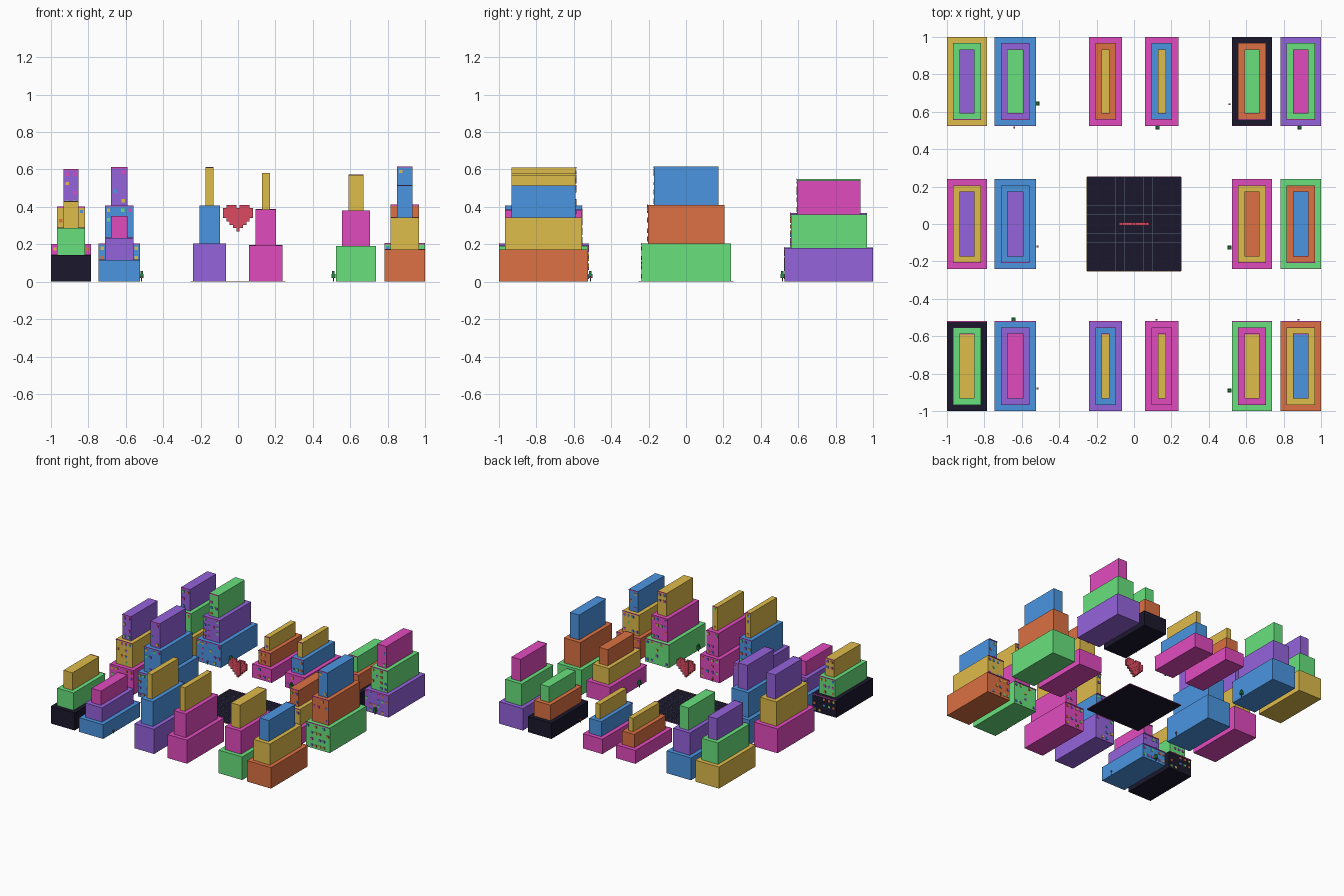
import bpy, bmesh, random
from mathutils import Matrix, Vector

if "Cube" in bpy.data.objects:
    bpy.data.objects.remove(bpy.data.objects["Cube"])

random.seed(7)
SRGB = {
    'Y': (0.87, 0.73, 0.30), 'G': (0.41, 0.88, 0.49), 'P': (0.58, 0.39, 0.86),
    'B': (0.30, 0.58, 0.88), 'K': (0.88, 0.30, 0.74), 'O': (0.86, 0.44, 0.27),
    'D': (0.13, 0.12, 0.19), 'R': (0.86, 0.30, 0.38), 'L': (0.36, 0.40, 0.50),
    'F': (0.16, 0.50, 0.26), 'W': (0.45, 0.28, 0.18),
}
NAMES = dict(Y='yellow', G='green', P='purple', B='blue', K='pink', O='orange',
             D='dark', R='red', L='line_grey', F='leaf_green', W='bark')
MATS = {}
for key, rgb in SRGB.items():
    m = bpy.data.materials.new(NAMES[key])
    m.diffuse_color = (*[c ** 2.2 for c in rgb], 1)
    m.use_nodes = True
    m.node_tree.nodes["Principled BSDF"].inputs["Base Color"].default_value = m.diffuse_color
    MATS[key] = m


def boxes(name, items):
    """One object from boxes given as (x0, x1, y0, y1, z0, z1, colour key)."""
    bm = bmesh.new()
    used = []
    for x0, x1, y0, y1, z0, z1, key in items:
        if key not in used:
            used.append(key)
        mat = (Matrix.Translation(Vector((x0 + x1, y0 + y1, z0 + z1)) / 2)
               @ Matrix.Diagonal((x1 - x0, y1 - y0, z1 - z0, 1)))
        for v in bmesh.ops.create_cube(bm, size=1, matrix=mat)['verts']:
            for f in v.link_faces:
                f.material_index = used.index(key)
    me = bpy.data.meshes.new(name)
    bm.to_mesh(me)
    bm.free()
    for key in used:
        me.materials.append(MATS[key])
    ob = bpy.data.objects.new(name, me)
    bpy.context.collection.objects.link(ob)
    return ob


# Stepped buildings: columns, rows, then (colours bottom to top, height)
COLS = [(-1, -.785), (-.745, -.525), (-.24, -.063), (.06, .237), (.523, .738), (.783, 1)]
ROWS = {'back': (.527, 1), 'middle': (-.237, .24), 'front': (-1, -.523)}
CITY = {
    'back': [('YGP', .53), ('BPG', .55), ('KOY', .33), ('KBY', .365), ('DOG', .385), ('PGK', .54)],
    'middle': [('KYP', .60), ('BBP', .61), None, None, ('KYO', .40), ('GOB', .615)],
    'front': [('DGY', .43), ('BPK', .35), ('PBY', .61), ('KKY', .58), ('GKY', .57), ('OYB', .515)],
}
STEP = .0335


def building(name, xs, ys, colours, height, side):
    tiers, trims, windows = [], [], []
    t = height / 3
    for i, c in enumerate(colours):
        d = i * STEP
        x0, x1, y0, y1 = xs[0] + d, xs[1] - d, ys[0] + d, ys[1] - d
        tiers.append((x0, x1, y0, y1, i * t, (i + 1) * t, c))
        face = y0 if side < 0 else y1
        lo, hi = sorted((face, face + side * .004))
        # neon strip on the upper edge
        trims.append((x0, x1, lo, hi, (i + 1) * t - .005, (i + 1) * t + .002, 'K'))
        # scattered square windows on a loose grid
        n = max(1, int((x1 - x0) / .036))
        m = max(1, int(t / .045))
        w = .009
        for a in range(n):
            for b in range(m):
                if random.random() < .5:
                    wx = x0 + (a + .5) * (x1 - x0) / n
                    wz = i * t + (b + .5) * t / m
                    key = random.choice([k for k in 'YGPBKO' if k != c])
                    windows.append((wx - w, wx + w, lo, hi, wz - w, wz + w, key))
    boxes(name + '_tiers', tiers)
    boxes(name + '_neon_trim', trims)
    if windows:
        boxes(name + '_windows', windows)


for row, ys in ROWS.items():
    for n, spec in enumerate(CITY[row]):
        if spec:
            building(f'{row}_building_{n + 1}', COLS[n], ys, *spec, 1 if row == 'front' else -1)

# Dark plaza with a line grid and coloured borders
E = .25
boxes('plaza_floor', [(-E, E, -E, E, 0, .003, 'D')])
lines = []
for i in range(1, 10):
    p = -E + i * .05
    lines.append((p - .0008, p + .0008, -E, E, .003, .004, 'L'))
    lines.append((-E, E, p - .0008, p + .0008, .003, .0042, 'L'))
boxes('plaza_grid_lines', lines)
boxes('plaza_border', [
    (-E - .004, -E, -E, E, 0, .005, 'Y'), (E, E + .004, -E, E, 0, .005, 'K'),
    (-E, E, E, E + .004, 0, .005, 'K'), (-E, E, -E - .004, -E, 0, .005, 'Y')])

# Floating heart made of cubes: half-widths of the rows from top to bottom
cell, h = .0178, .0087
voxels = []
for r, half in enumerate([3, 4, 4, 4, 3, 2, 1, 0]):
    for c in range(-half, half + 1):
        if r == 0 and c == 0:
            continue
        z = .402 - r * cell
        voxels.append((c * cell - h, c * cell + h, -h, h, z - h, z + h, 'R'))
boxes('floating_heart', voxels)


# Small block bushes and flowers on the inner sides of the buildings
def bush(i, x, y):
    s = .011
    boxes(f'bush_{i}', [
        (x - .003, x + .003, y - .003, y + .003, 0, .025, 'W'),
        (x - s, x + s, y - s, y + s, .02, .042, 'F'),
        (x - .007, x + .007, y - .007, y + .007, .042, .056, 'F')])


def flower(i, x, y):
    s = .005
    boxes(f'flower_{i}', [
        (x - .0015, x + .0015, y - .0015, y + .0015, 0, .02, 'F'),
        (x - s, x + s, y - s, y + s, .02, .03, 'R')])


for i, p in enumerate([(-.515, .645), (.125, .515), (.885, .515), (.51, -.125),
                       (-.645, -.511), (.51, -.89)]):
    bush(i + 1, *p)
for i, p in enumerate([(-.64, .516), (.511, .64), (-.515, -.12), (-.515, -.88),
                       (.12, -.512), (.88, -.512)]):
    flower(i + 1, *p)
